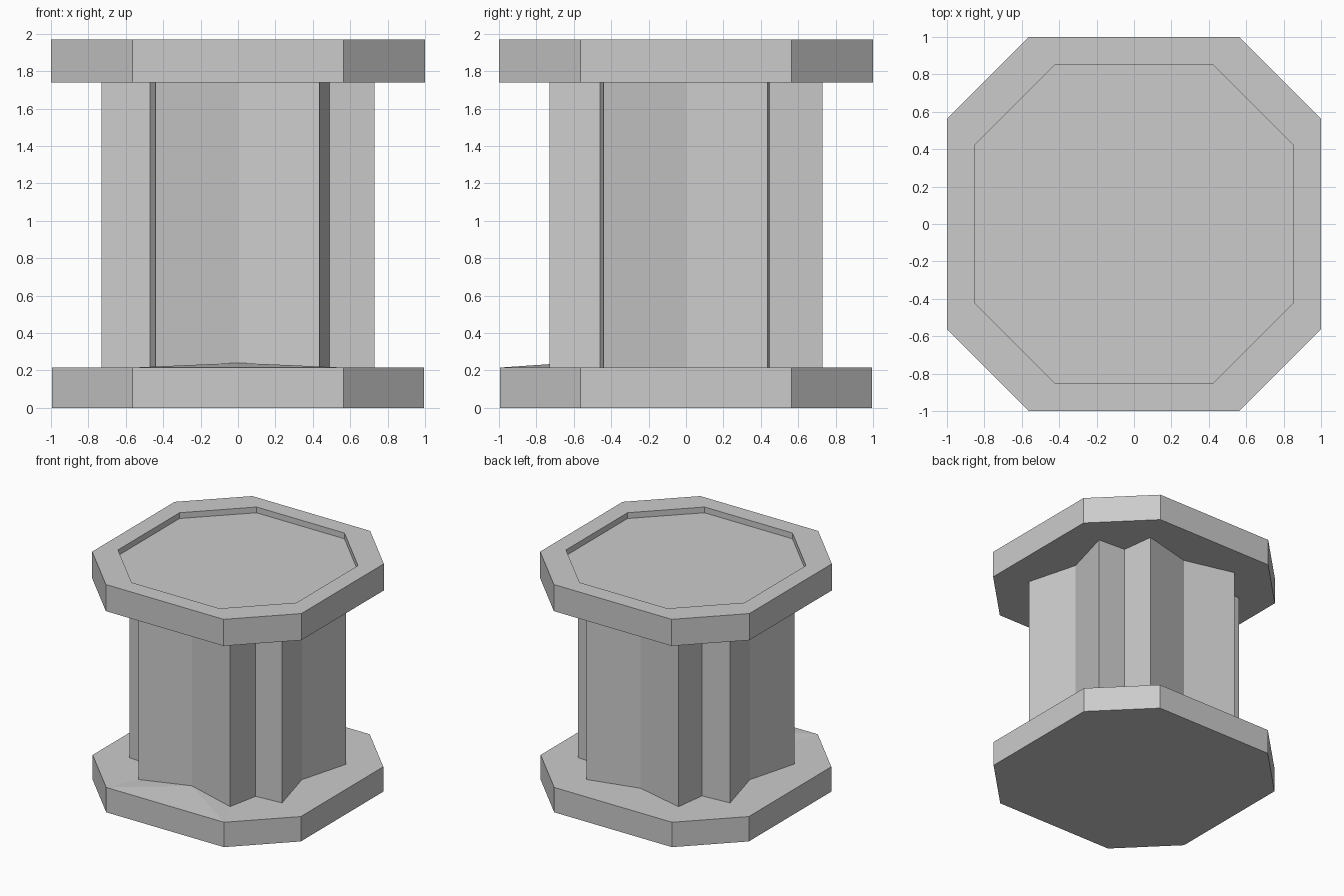
import bpy, bmesh

if "Cube" in bpy.data.objects:
    bpy.data.objects.remove(bpy.data.objects["Cube"])


def octagon(a, b):
    """Chamfered square: half width a, half flat length b, counter-clockwise."""
    return [(-b, -a), (b, -a), (a, -b), (a, b), (b, a), (-b, a), (-a, b), (-a, -b)]


def prism(name, profile, z0, z1, inset=None, depth=0.0):
    """Extrude a profile; optionally sink an inset profile into the top."""
    bm = bmesh.new()
    n = len(profile)

    def ring(pts, z):
        return [bm.verts.new((x, y, z)) for x, y in pts]

    rings = [ring(profile, z0), ring(profile, z1)]
    if inset:
        rings += [ring(inset, z1), ring(inset, z1 - depth)]
    for lo, hi in zip(rings, rings[1:]):
        for i in range(n):
            j = (i + 1) % n
            bm.faces.new((lo[i], lo[j], hi[j], hi[i]))
    bm.faces.new(rings[0][::-1])
    bm.faces.new(rings[-1])
    bmesh.ops.recalc_face_normals(bm, faces=bm.faces)
    return finish(name, bm)


def finish(name, bm):
    mesh = bpy.data.meshes.new(name)
    bm.to_mesh(mesh)
    bm.free()
    obj = bpy.data.objects.new(name, mesh)
    bpy.context.collection.objects.link(obj)
    return obj


Z_BASE, Z_CAP, Z_TOP = 0.215, 1.74, 1.97

# Base slab and cap with a shallow sunken panel
prism("base_slab", octagon(0.995, 0.563), 0, Z_BASE)
prism("cap_slab", octagon(1.0, 0.563), Z_CAP, Z_TOP, octagon(0.853, 0.42), 0.05)

# Column: four creased faces with a notch cut into every corner
column = [
    (-0.44, -0.73), (0, -0.63), (0.435, -0.73), (0.49, -0.46),
    (0.73, -0.44), (0.61, 0), (0.73, 0.435), (0.475, 0.45),
    (0.44, 0.73), (0, 0.62), (-0.44, 0.73), (-0.475, 0.46),
    (-0.73, 0.44), (-0.61, 0), (-0.73, -0.44), (-0.47, -0.46),
]
prism("column", column, Z_BASE, Z_CAP)

# Slight rise of the base in front of the column crease
bm = bmesh.new()
peak = bm.verts.new((0, -0.63, 0.24))
rim = [bm.verts.new((x, y, Z_BASE)) for x, y in
       [(-0.44, -0.73), (-0.563, -0.995), (0.563, -0.995), (0.435, -0.73)]]
for a, b in zip(rim, rim[1:]):
    bm.faces.new((a, b, peak))
finish("base_rise", bm)
